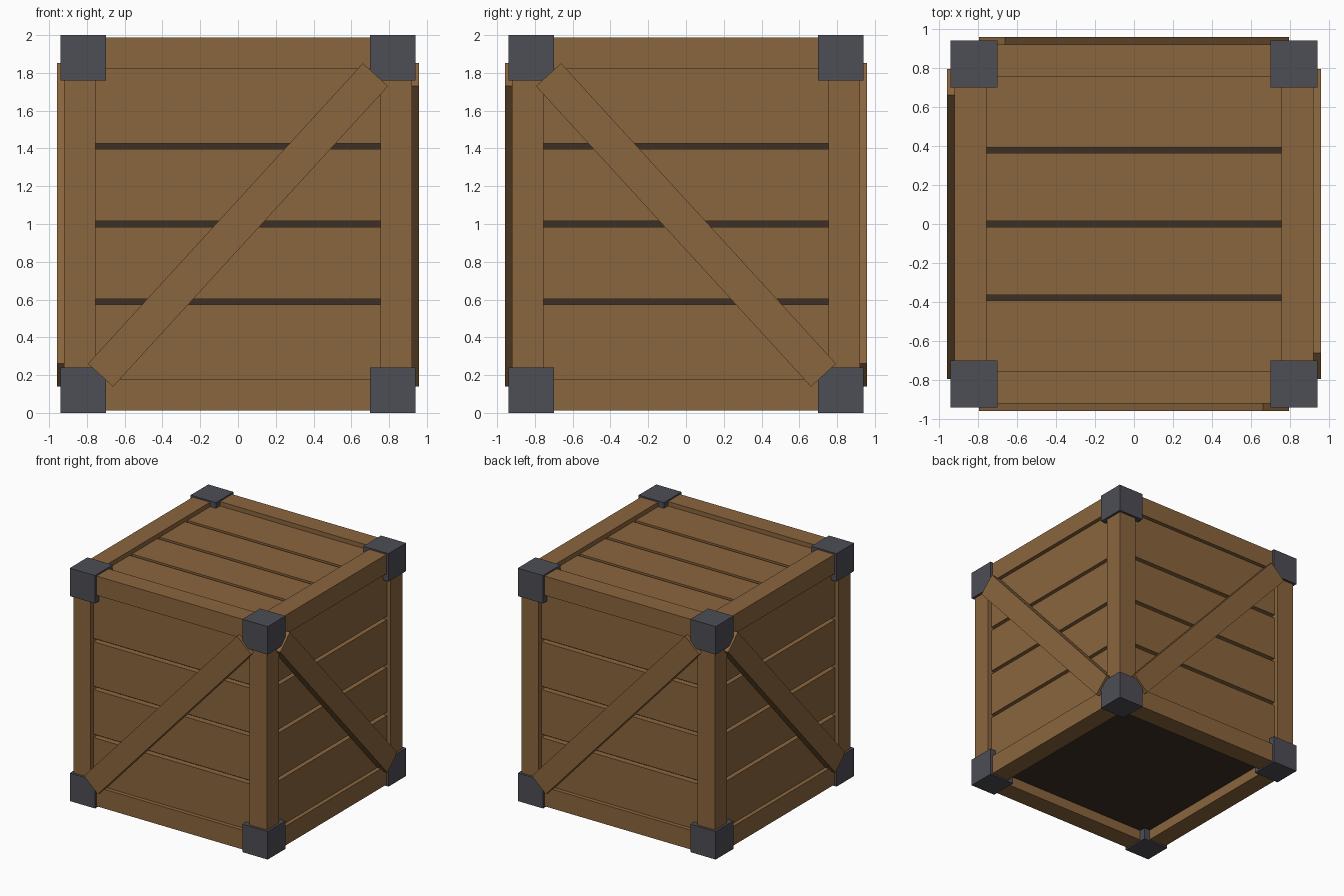
import bpy, bmesh, math
from mathutils import Matrix, Vector

if "Cube" in bpy.data.objects:
    bpy.data.objects.remove(bpy.data.objects["Cube"])


def material(name, rgb):
    m = bpy.data.materials.new(name)
    m.diffuse_color = (*rgb, 1)
    m.use_nodes = True
    m.node_tree.nodes["Principled BSDF"].inputs["Base Color"].default_value = m.diffuse_color
    return m


WOOD = material("brown wood", (0.255, 0.132, 0.048))
DARK = material("dark inner wood", (0.046, 0.029, 0.019))
IRON = material("dark grey metal", (0.074, 0.074, 0.092))


def box(name, mat, lo, hi, matrix=None):
    """Box between two corners, optionally transformed."""
    lo, hi = Vector(lo), Vector(hi)
    bm = bmesh.new()
    bmesh.ops.create_cube(bm, size=1)
    m = Matrix.Translation((lo + hi) / 2) @ Matrix.Diagonal((*(hi - lo), 1))
    bm.transform((matrix or Matrix()) @ m)
    me = bpy.data.meshes.new(name)
    bm.to_mesh(me)
    bm.free()
    me.materials.append(mat)
    ob = bpy.data.objects.new(name, me)
    bpy.context.collection.objects.link(ob)
    return ob


OUT, INN = 0.92, 0.755        # frame outer and inner half width
Z0, Z1, T = 0.012, 1.988, 0.165
SLAT, CORE = 0.885, 0.835     # slat surface and core half width
GAP = 0.015

# dark core seen through the gaps and from below
box("inner_core", DARK, (-CORE, -CORE, 0.1), (CORE, CORE, 1.9))

# corner posts and metal corner caps
for sx in (-1, 1):
    for sy in (-1, 1):
        xs = sorted((sx * INN, sx * OUT))
        ys = sorted((sy * INN, sy * OUT))
        box("corner_post", WOOD, (xs[0], ys[0], Z0), (xs[1], ys[1], Z1))
        xs = sorted((sx * 0.70, sx * 0.94))
        ys = sorted((sy * 0.70, sy * 0.94))
        for z in (0, 1.76):
            box("corner_cap", IRON, (xs[0], ys[0], z), (xs[1], ys[1], z + 0.24))

# the four sides: rails, slats and a diagonal brace
brace_angle = math.atan2(1.59, 1.455)
for i, side in enumerate(("front", "right", "back", "left")):
    turn = Matrix.Rotation(i * math.pi / 2, 4, 'Z')
    for z in (Z0, Z1 - T):
        box(side + "_rail", WOOD, (-INN, -OUT, z), (INN, -INN, z + T), turn)
    bottom, pitch = Z0 + T, (Z1 - Z0 - 2 * T) / 4
    for k in range(4):
        a = bottom + k * pitch + (GAP if k > 0 else 0)
        b = bottom + (k + 1) * pitch - (GAP if k < 3 else 0)
        box(side + "_slat", WOOD, (-INN, -SLAT, a), (INN, -CORE + 0.01, b), turn)
    tilt = -brace_angle if i % 2 == 0 else brace_angle
    m = turn @ Matrix.Translation((0, 0, 0.995)) @ Matrix.Rotation(tilt, 4, 'Y')
    box(side + "_brace", WOOD, (-1.078, -0.957, -0.09), (1.078, -SLAT + 0.005, 0.09), m)

# top slats
pitch = 2 * INN / 4
for k in range(4):
    a = -INN + k * pitch + (GAP if k > 0 else 0)
    b = -INN + (k + 1) * pitch - (GAP if k < 3 else 0)
    box("top_slat", WOOD, (-INN, a, 1.89), (INN, b, 1.95))
